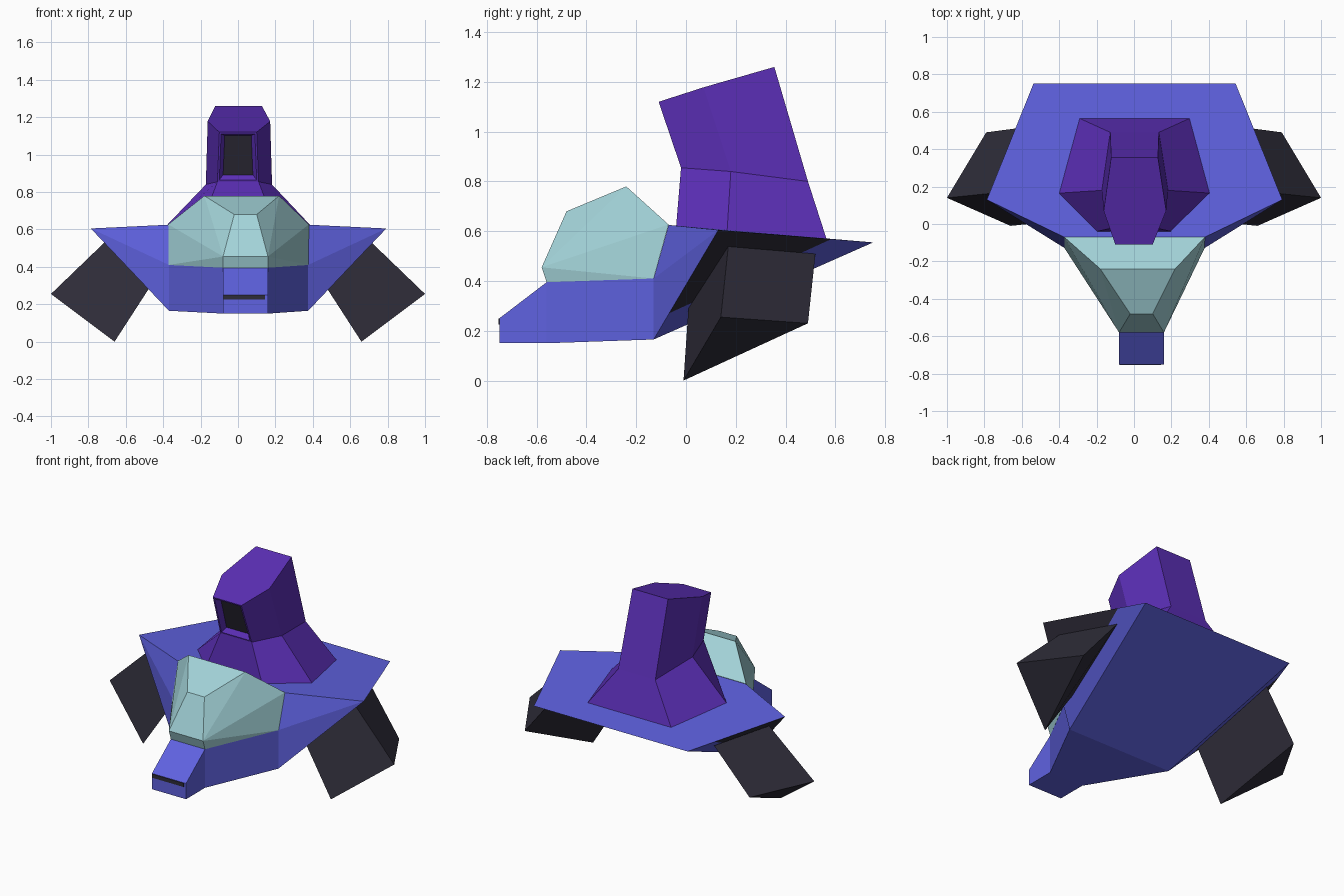
import bpy, bmesh
from mathutils import Vector

if "Cube" in bpy.data.objects:
    bpy.data.objects.remove(bpy.data.objects["Cube"])


def material(name, rgb):
    m = bpy.data.materials.new(name)
    m.diffuse_color = (*rgb, 1)
    m.use_nodes = True
    m.node_tree.nodes["Principled BSDF"].inputs["Base Color"].default_value = m.diffuse_color
    return m


BLUE = material("hull blue", (0.115, 0.122, 0.75))
PURPLE = material("tower purple", (0.105, 0.028, 0.47))
TEAL = material("canopy pale teal", (0.37, 0.66, 0.70))
DARK = material("dark grey", (0.027, 0.025, 0.040))


def finish(name, bm, *mats):
    bmesh.ops.recalc_face_normals(bm, faces=bm.faces)
    me = bpy.data.meshes.new(name)
    bm.to_mesh(me)
    bm.free()
    for m in mats:
        me.materials.append(m)
    ob = bpy.data.objects.new(name, me)
    bpy.context.collection.objects.link(ob)
    return ob


def pair(bm, half, centre, y, z):
    """Left and right vertex of a mirrored pair."""
    return [bm.verts.new((centre + s * half, y, z)) for s in (-1, 1)]


# Hull: mirrored pairs, the nose is shifted slightly to the right
bm = bmesh.new()
nose_lo = pair(bm, 0.12, 0.04, -0.75, 0.15)
nose_hi = pair(bm, 0.12, 0.04, -0.75, 0.25)
step_lo = pair(bm, 0.12, 0.04, -0.56, 0.15)
step_hi = pair(bm, 0.12, 0.04, -0.56, 0.395)
keel = pair(bm, 0.372, 0.003, -0.13, 0.165)
sill = pair(bm, 0.372, 0.003, -0.13, 0.41)
deck = pair(bm, 0.376, 0.003, -0.07, 0.625)
tip = pair(bm, 0.79, 0.003, 0.13, 0.605)
rear = pair(bm, 0.54, 0.003, 0.752, 0.555)
# cross faces from the nose over the top and back along the bottom
loop = [nose_lo, nose_hi, step_hi, sill, deck, rear, keel, step_lo]
for a, b in zip(loop, loop[1:] + loop[:1]):
    if a is deck:
        bm.faces.new((deck[0], deck[1], tip[1], rear[1], rear[0], tip[0]))
    else:
        bm.faces.new((a[0], a[1], b[1], b[0]))
for i in (0, 1):
    bm.faces.new((nose_lo[i], nose_hi[i], step_hi[i], step_lo[i]))
    bm.faces.new((step_lo[i], step_hi[i], sill[i], keel[i]))
    # wing underside: dark near the tip, blue next to the keel
    ke = bm.verts.new(tip[i].co.lerp(keel[i].co, 0.76))
    re = bm.verts.new(tip[i].co.lerp(rear[i].co, 0.73))
    bm.faces.new((tip[i], re, ke)).material_index = 1
    bm.faces.new((ke, re, rear[i], keel[i]))
    bm.faces.new((sill[i], deck[i], tip[i]))
    bm.faces.new((sill[i], tip[i], ke, keel[i]))
finish("hull", bm, BLUE, DARK)

# Canopy: faceted convex shell
bm = bmesh.new()
for row in ((0.12, 0.04, -0.56, 0.395), (0.12, 0.04, -0.58, 0.455),
            (0.06, 0.04, -0.48, 0.68), (0.20, 0.02, -0.24, 0.78),
            (0.376, 0.003, -0.07, 0.627), (0.374, 0.003, -0.13, 0.41)):
    pair(bm, *row)
bmesh.ops.convex_hull(bm, input=bm.verts)
bmesh.ops.dissolve_limit(bm, angle_limit=0.03, verts=bm.verts, edges=bm.edges)
finish("canopy", bm, TEAL)

# Tower: three six-sided rings, each given as front, middle and back pairs
bm = bmesh.new()
rings = []
for front, mid, back in (
        ((0.20, 0.0, -0.04, 0.615), (0.405, 0.003, 0.165, 0.60), (0.295, 0.003, 0.565, 0.568)),
        ((0.11, 0.0, -0.02, 0.855), (0.177, 0.005, 0.18, 0.84), (0.13, 0.003, 0.49, 0.80)),
        ((0.10, 0.0, -0.11, 1.12), (0.167, 0.005, 0.07, 1.178), (0.125, 0.003, 0.355, 1.26))):
    f, m, b = pair(bm, *front), pair(bm, *mid), pair(bm, *back)
    rings.append([f[0], f[1], m[1], b[1], b[0], m[0]])
for lo, hi in zip(rings, rings[1:]):
    for i in range(6):
        j = (i + 1) % 6
        face = bm.faces.new((lo[i], lo[j], hi[j], hi[i]))
        if i == 0:
            window = face
bm.faces.new(rings[0][::-1])
bm.faces.new(rings[-1])
bmesh.ops.recalc_face_normals(bm, faces=bm.faces)
# recessed dark window in the upper front face
bmesh.ops.inset_region(bm, faces=[window], thickness=0.014)
bmesh.ops.inset_region(bm, faces=[window], thickness=0.028, depth=-0.03)
window.material_index = 1
finish("tower", bm, PURPLE, DARK)

# Wing pods: tapered triangular prisms growing out of the wing undersides
root = [(0.704, 0.17, 0.54), (0.562, 0.52, 0.51), (0.471, 0.01, 0.292)]
end = [(1.0, 0.14, 0.255), (0.79, 0.49, 0.23), (0.66, -0.01, 0.0)]
for side, s in (("left", -1), ("right", 1)):
    bm = bmesh.new()
    r, e = [[bm.verts.new((s * x, y, z)) for x, y, z in pts] for pts in (root, end)]
    bm.faces.new(r)
    bm.faces.new(e)
    for i in range(3):
        j = (i + 1) % 3
        bm.faces.new((r[i], r[j], e[j], e[i]))
    finish(side + "_wing_pod", bm, DARK)

# Dark slit across the nose
bm = bmesh.new()
bmesh.ops.create_cube(bm, size=1)
for v in bm.verts:
    v.co = Vector((0.033 + v.co.x * 0.222, -0.75 + v.co.y * 0.008, 0.237 + v.co.z * 0.024))
finish("nose_slit", bm, DARK)
